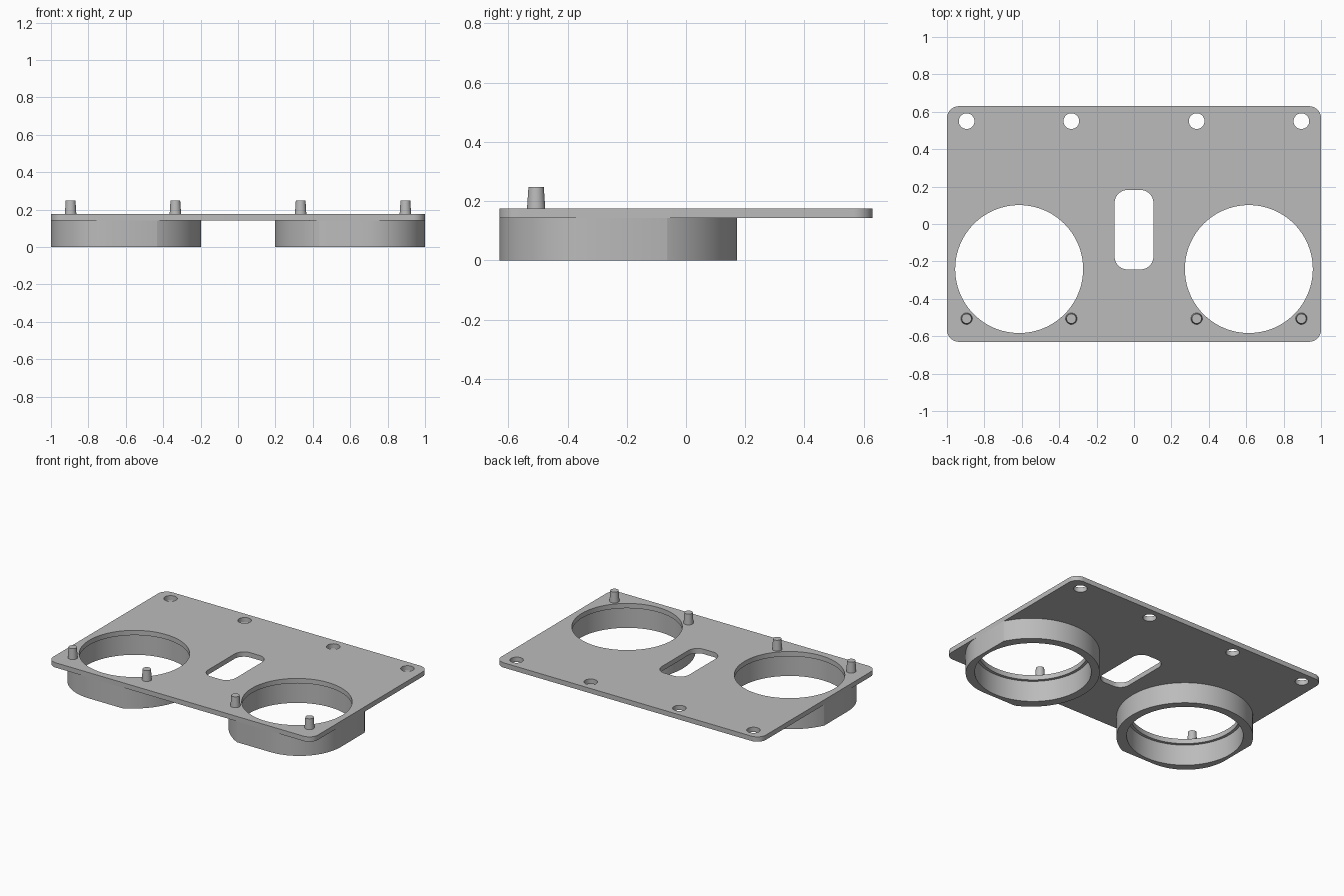
import bpy
import bmesh
from math import cos, sin, pi, radians

if "Cube" in bpy.data.objects:
    bpy.data.objects.remove(bpy.data.objects["Cube"], do_unlink=True)

PLATE_BOTTOM, PLATE_TOP = 0.143, 0.176
HALF_X, HALF_Y = 1.0, 0.63
PEG_COLUMNS = (-0.895, -0.335, 0.335, 0.895)

grey = bpy.data.materials.new("plain grey")
grey.use_nodes = True
colour = (0.5, 0.5, 0.5, 1)
grey.diffuse_color = colour
grey.node_tree.nodes["Principled BSDF"].inputs["Base Color"].default_value = colour


def circle(cx, cy, r, n=96):
    return [(cx + r * cos(2 * pi * i / n), cy + r * sin(2 * pi * i / n)) for i in range(n)]


def rounded_rect(x0, x1, y0, y1, r, n=16):
    corners = ((x1 - r, y1 - r), (x0 + r, y1 - r), (x0 + r, y0 + r), (x1 - r, y0 + r))
    return [(cx + r * cos(pi / 2 * (k + i / n)), cy + r * sin(pi / 2 * (k + i / n)))
            for k, (cx, cy) in enumerate(corners) for i in range(n + 1)]


def prism(name, outline, z0, z1):
    """Extrude a flat outline straight up."""
    bm = bmesh.new()
    face = bm.faces.new([bm.verts.new((x, y, z0)) for x, y in outline])
    top = bmesh.ops.extrude_face_region(bm, geom=[face])["geom"]
    bmesh.ops.translate(bm, vec=(0, 0, z1 - z0),
                        verts=[v for v in top if isinstance(v, bmesh.types.BMVert)])
    bmesh.ops.recalc_face_normals(bm, faces=bm.faces)
    mesh = bpy.data.meshes.new(name)
    bm.to_mesh(mesh)
    bm.free()
    mesh.materials.append(grey)
    obj = bpy.data.objects.new(name, mesh)
    bpy.context.collection.objects.link(obj)
    return obj


def select(obj):
    bpy.ops.object.select_all(action='DESELECT')
    obj.select_set(True)
    bpy.context.view_layer.objects.active = obj


def boolean(obj, tool, operation='DIFFERENCE'):
    """Apply one boolean and discard its tool."""
    select(obj)
    mod = obj.modifiers.new(operation.title(), 'BOOLEAN')
    mod.operation, mod.object, mod.solver = operation, tool, 'EXACT'
    bpy.ops.object.modifier_apply(modifier=mod.name)
    bpy.data.objects.remove(tool, do_unlink=True)


def smooth(obj):
    select(obj)
    bpy.ops.object.shade_smooth_by_angle(angle=radians(30))


# Flat plate with two large openings, a central slot and a row of peg holes
plate = prism("plate", rounded_rect(-HALF_X, HALF_X, -HALF_Y, HALF_Y, 0.065),
              PLATE_BOTTOM, PLATE_TOP)
openings = [circle(side * 0.614, -0.241, 0.342) for side in (-1, 1)]
openings += [circle(x, 0.55, 0.042, 32) for x in PEG_COLUMNS]
openings.append(rounded_rect(-0.104, 0.104, -0.243, 0.182, 0.07))
for outline in openings:
    boolean(plate, prism("cutter", outline, 0, 0.4))
smooth(plate)

# Collars under the openings, trimmed flush with the plate's edges
for side, name in ((-1, "right_collar"), (1, "left_collar")):
    collar = prism(name, circle(side * 0.62, -0.25, 0.423), 0, PLATE_BOTTOM)
    trim = rounded_rect(-HALF_X, HALF_X, -HALF_Y, HALF_Y, 0.315, 32)
    boolean(collar, prism("trim", trim, -0.1, 0.3), 'INTERSECT')
    boolean(collar, prism("bore", circle(side * 0.614, -0.241, 0.361), -0.1, 0.3))
    smooth(collar)

# Tapered pegs along the front edge
for number, x in enumerate(PEG_COLUMNS, 1):
    bpy.ops.mesh.primitive_cone_add(vertices=32, radius1=0.031, radius2=0.026,
                                    depth=0.077, location=(x, -0.506, 0.2095))
    peg = bpy.context.object
    peg.name = f"peg_{number}"
    peg.data.materials.append(grey)
    smooth(peg)
